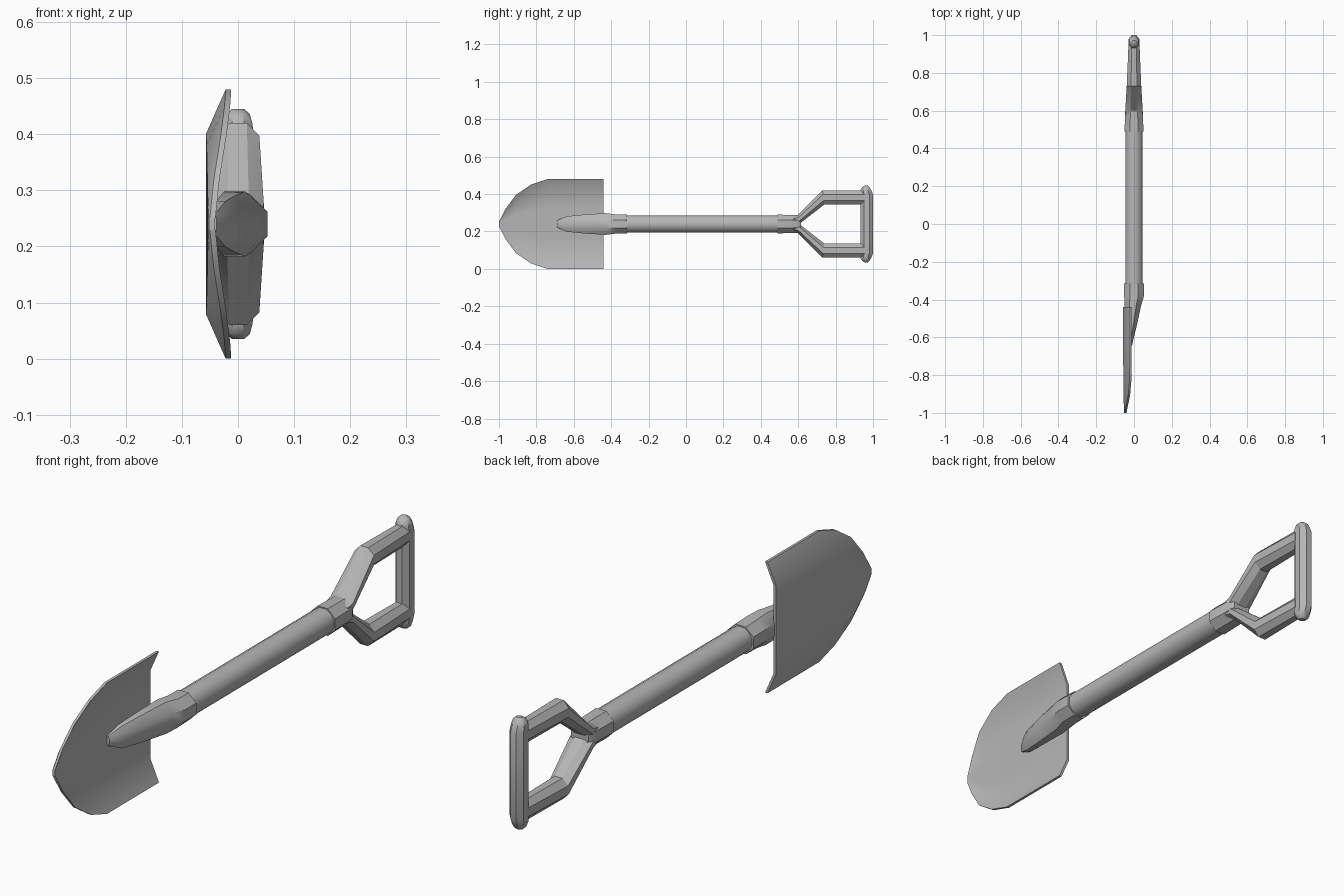
import bpy, bmesh, math
from mathutils import Vector

MID = 0.24  # height of the shaft axis

if "Cube" in bpy.data.objects:
    bpy.data.objects.remove(bpy.data.objects["Cube"], do_unlink=True)

grey = bpy.data.materials.new("steel_grey")
grey.use_nodes = True
grey.diffuse_color = (0.47, 0.47, 0.47, 1)
grey.node_tree.nodes["Principled BSDF"].inputs["Base Color"].default_value = (0.47, 0.47, 0.47, 1)


def finish(name, bm, angle=35):
    bmesh.ops.recalc_face_normals(bm, faces=bm.faces)
    mesh = bpy.data.meshes.new(name)
    bm.to_mesh(mesh)
    bm.free()
    obj = bpy.data.objects.new(name, mesh)
    bpy.context.collection.objects.link(obj)
    mesh.materials.append(grey)
    bpy.ops.object.select_all(action='DESELECT')
    obj.select_set(True)
    bpy.context.view_layer.objects.active = obj
    bpy.ops.object.shade_smooth_by_angle(angle=math.radians(angle))
    return obj


def ring(center, u, v, sides=8):
    """Polygon whose flats touch center +-u and +-v."""
    grow = 1 / math.cos(math.pi / sides)
    c, u, v = Vector(center), Vector(u), Vector(v)
    turns = [(i + 0.5) * math.tau / sides for i in range(sides)]
    return [c + grow * (u * math.cos(t) + v * math.sin(t)) for t in turns]


def loft(name, rings, angle=35):
    bm = bmesh.new()
    rows = [[bm.verts.new(p) for p in r] for r in rings]
    n = len(rows[0])
    for a, b in zip(rows, rows[1:]):
        for i in range(n):
            j = (i + 1) % n
            bm.faces.new((a[i], a[j], b[j], b[i]))
    bm.faces.new(rows[0])
    bm.faces.new(rows[-1])
    return finish(name, bm, angle)


def tube(name, stations, sides=8):
    """Stations along y: (y, low x, high x, half height)."""
    return loft(name, [ring(((lo + hi) / 2, y, MID), ((hi - lo) / 2, 0, 0), (0, 0, h), sides)
                       for y, lo, hi, h in stations])


# Shaft, blade socket and handle collar
tube("shaft", [(-0.36, -0.046, 0.046, 0.046), (0.53, -0.046, 0.046, 0.046)], 12)
tube("blade_socket", [
    (-0.315, -0.052, 0.052, 0.050),
    (-0.38, -0.052, 0.053, 0.052),
    (-0.43, -0.050, 0.038, 0.058),
    (-0.55, -0.050, 0.012, 0.050),
    (-0.64, -0.050, -0.010, 0.041),
    (-0.69, -0.050, -0.038, 0.018)])
tube("handle_collar", [(0.49, -0.050, 0.050, 0.050), (0.595, -0.047, 0.047, 0.048),
                       (0.615, -0.035, 0.035, 0.026)])

# Forked handle arms: outer (y, rise), inner (y, rise), half thickness
arm = [((0.56, 0.040), (0.60, -0.004), 0.044),
       ((0.60, 0.050), (0.605, 0.0), 0.046),
       ((0.73, 0.180), (0.738, 0.103), 0.038),
       ((0.955, 0.180), (0.955, 0.103), 0.029)]
for side, label in ((1, "upper"), (-1, "lower")):
    rings = []
    for outer, inner, thick in arm:
        o = Vector((0, outer[0], MID + side * outer[1]))
        i = Vector((0, inner[0], MID + side * inner[1]))
        rings.append(ring((o + i) / 2, (thick, 0, 0), (o - i) / 2))
    loft(label + "_handle_arm", rings, 30)

# Cross grip: (rise, low y, high y, half thickness), mirrored about the axis
half = [(0.205, 0.955, 0.972, 0.011), (0.196, 0.941, 0.982, 0.021),
        (0.178, 0.931, 0.992, 0.026), (0.155, 0.932, 1.0, 0.028)]
stations = half + [(-r, a, b, t) for r, a, b, t in reversed(half)]
loft("cross_grip", [ring((0, (a + b) / 2, MID + r), (t, 0, 0), (0, (b - a) / 2, 0))
                    for r, a, b, t in stations])

# Dished blade: (y, half width, floor x, rim x)
rows = [(-0.44, 0.24, -0.047, -0.012), (-0.59, 0.24, -0.047, -0.012),
        (-0.74, 0.24, -0.047, -0.012), (-0.83, 0.21, -0.046, -0.014),
        (-0.91, 0.155, -0.045, -0.021), (-0.965, 0.08, -0.044, -0.033),
        (-1.0, 0.012, -0.042, -0.040)]
fractions = [-1, -0.67, -0.33, 0, 0.33, 0.67, 1]
bm = bmesh.new()
layers = []
for depth in (0, 0.01):
    layers.append([[bm.verts.new((floor + (rim - floor) * max(0, abs(f) - 0.67) / 0.33 - depth,
                                  y, MID + f * w)) for f in fractions]
                   for y, w, floor, rim in rows])
for grid in layers:
    for a, b in zip(grid, grid[1:]):
        for i in range(len(a) - 1):
            bm.faces.new((a[i], a[i + 1], b[i + 1], b[i]))
rims = [g[0] + [r[-1] for r in g[1:]] + g[-1][-2::-1] + [r[0] for r in g[-2:0:-1]] for g in layers]
for i in range(len(rims[0])):
    j = (i + 1) % len(rims[0])
    bm.faces.new((rims[0][i], rims[0][j], rims[1][j], rims[1][i]))
finish("blade", bm, 40)
